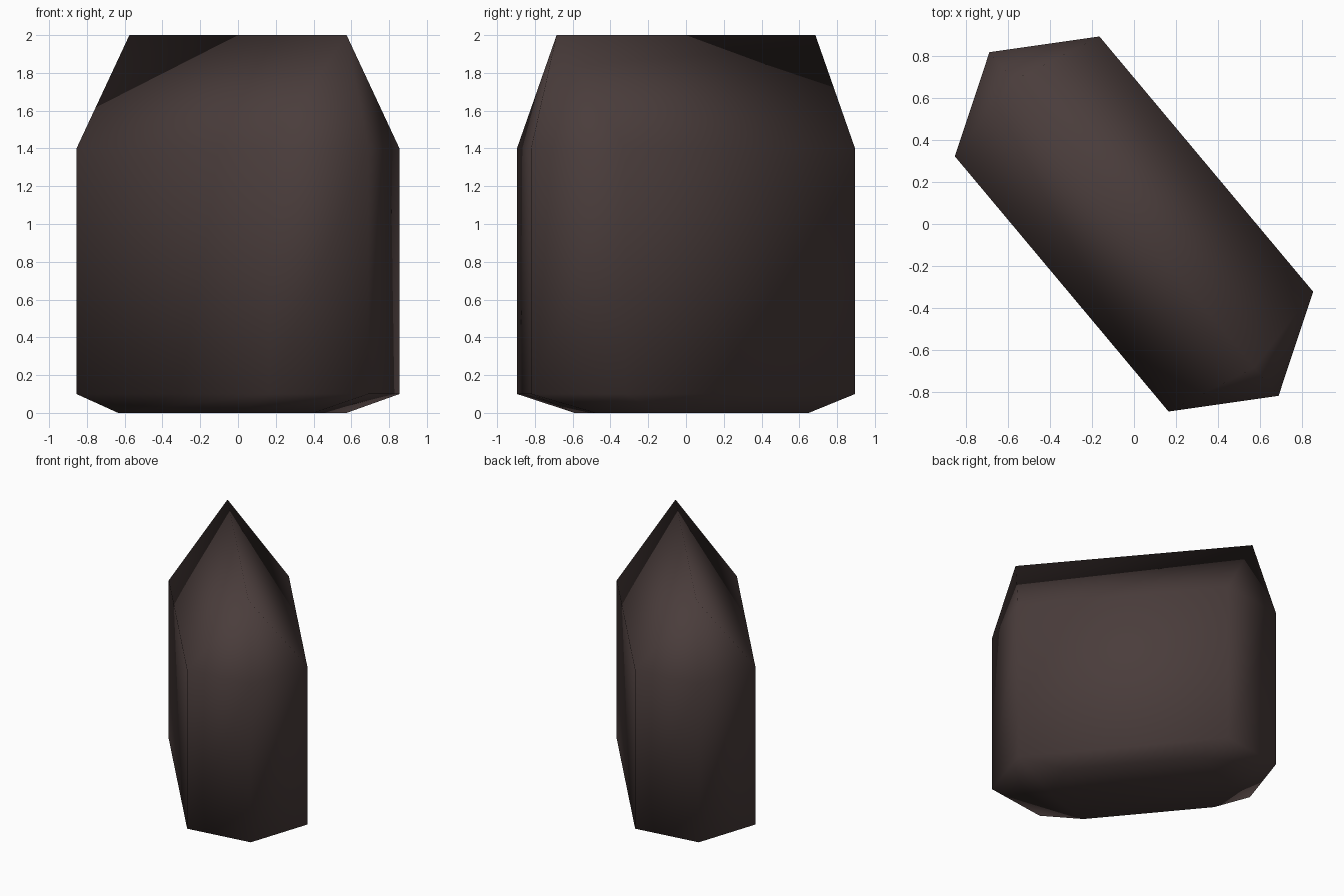
import bpy, bmesh

if "Cube" in bpy.data.objects:
    bpy.data.objects.remove(bpy.data.objects["Cube"])

# Stone colour
stone = bpy.data.materials.new("dark brown stone")
stone.diffuse_color = (0.068, 0.046, 0.044, 1.0)
stone.use_nodes = True
stone.node_tree.nodes["Principled BSDF"].inputs["Base Color"].default_value = stone.diffuse_color

# Half of the six-sided outline; the other half is its half-turn copy
half = [(-0.69, 0.82), (-0.855, 0.323), (0.165, -0.895)]
outline = half + [(-x, -y) for x, y in half]

# Smaller base outline, a little off centre
base_half = [(-0.43, 0.51), (-0.605, 0.14), (0.025, -0.62)]
base = base_half + [(-x, -y) for x, y in base_half]
base = [(x - 0.03, y + 0.03) for x, y in base]

bm = bmesh.new()


def ring(points, z):
    return [bm.verts.new((x, y, z)) for x, y in points]


def bridge(a, b):
    for i in range(6):
        j = (i + 1) % 6
        bm.faces.new((a[i], a[j], b[j], b[i]))


# Base, lower bevel and upright walls
foot = ring(base, 0.0)
low = ring(outline, 0.1)
high = ring(outline, 1.4)
bm.faces.new(foot[::-1])
bridge(foot, low)
bridge(low, high)

# Roof-like top: two long slopes and two small facets at each end of the ridge
back, front = ring([(-0.575, 0.685), (0.575, -0.685)], 2.0)
bm.faces.new((high[1], high[2], front, back))
bm.faces.new((high[4], high[5], back, front))
for a, b, tip in ((0, 1, back), (5, 0, back), (2, 3, front), (3, 4, front)):
    bm.faces.new((high[a], high[b], tip))

bmesh.ops.recalc_face_normals(bm, faces=bm.faces)
for f in bm.faces:
    f.smooth = True

mesh = bpy.data.meshes.new("standing_stone")
bm.to_mesh(mesh)
bm.free()
mesh.materials.append(stone)
bpy.context.collection.objects.link(bpy.data.objects.new("standing_stone", mesh))
